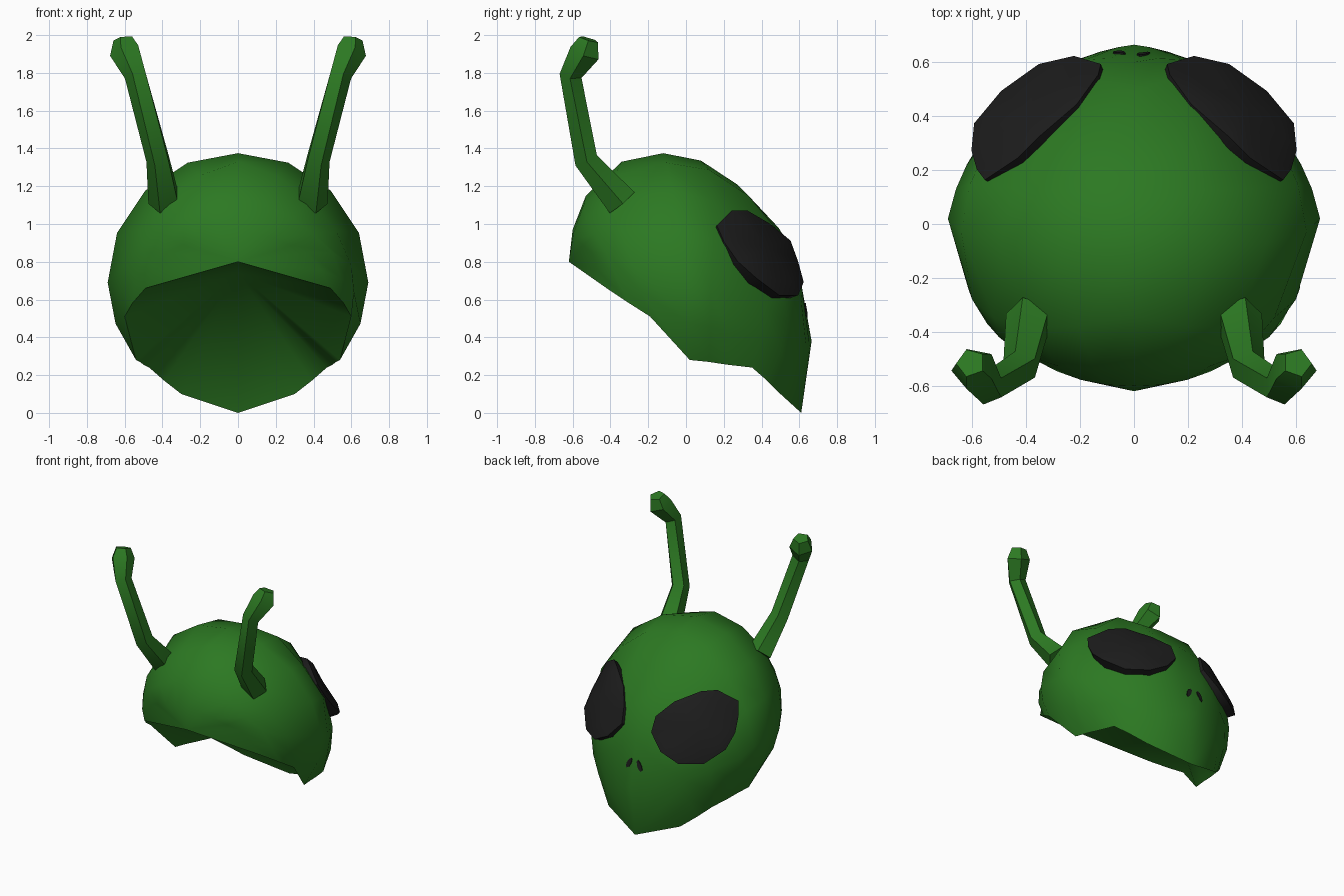
import bpy, bmesh, math
from mathutils import Vector
from mathutils.bvhtree import BVHTree

cube = bpy.data.objects.get("Cube")
if cube:
    bpy.data.objects.remove(cube, do_unlink=True)


def material(name, colour):
    mat = bpy.data.materials.new(name)
    mat.use_nodes = True
    mat.diffuse_color = (*colour, 1)
    mat.node_tree.nodes["Principled BSDF"].inputs["Base Color"].default_value = (*colour, 1)
    return mat


green = material("leaf green", (0.025, 0.19, 0.016))
black = material("soft black", (0.012, 0.012, 0.012))


def finish(bm, name, mat, angle):
    bmesh.ops.recalc_face_normals(bm, faces=bm.faces)
    mesh = bpy.data.meshes.new(name)
    bm.to_mesh(mesh)
    bm.free()
    mesh.materials.append(mat)
    obj = bpy.data.objects.new(name, mesh)
    bpy.context.collection.objects.link(obj)
    bpy.ops.object.select_all(action="DESELECT")
    obj.select_set(True)
    bpy.context.view_layer.objects.active = obj
    bpy.ops.object.shade_smooth_by_angle(angle=math.radians(angle))


def bridge(bm, ring_a, ring_b, closed=True):
    count = len(ring_a)
    for i in range(count if closed else count - 1):
        j = (i + 1) % count
        bm.faces.new((ring_a[i], ring_a[j], ring_b[j], ring_b[i]))


def fan(bm, tip, ring, closed=True):
    for i in range(len(ring) if closed else len(ring) - 1):
        bm.faces.new((tip, ring[i], ring[(i + 1) % len(ring)]))


# Head: round sections from the centre line over the widest point to the rim
CENTRE = Vector((0, 0, 0.7))
EYE_NORMAL = Vector((0.57, 0.62, 0.5)).normalized()
SOCKET = 0.918
NAPE, CHIN, HOLLOW = (0, -0.62, 0.8), (0, 0.61, 0), (0, 0.3, 0.74)
STATIONS = [
    ((0, -0.6, 0.97), (0.37, -0.5, 0.85), (0.49, -0.42, 0.66)),
    ((0, -0.53, 1.15), (0.5, -0.42, 0.85), (0.56, -0.3, 0.58)),
    ((0, -0.34, 1.33), (0.6, -0.28, 0.78), (0.6, -0.19, 0.51)),
    ((0, -0.12, 1.375), (0.69, 0.02, 0.69), (0.54, 0.02, 0.28)),
    ((0, 0.08, 1.335), (0.66, 0.13, 0.66), (0.52, 0.12, 0.27)),
    ((0, 0.27, 1.21), (0.62, 0.22, 0.6), (0.5, 0.22, 0.255)),
    ((0, 0.49, 0.98), (0.5, 0.42, 0.55), (0.47, 0.35, 0.24)),
    ((0, 0.6, 0.72), (0.36, 0.54, 0.48), (0.39, 0.43, 0.17)),
    ((0, 0.665, 0.38), (0.25, 0.59, 0.3), (0.3, 0.5, 0.1)),
]


def arc(start, end, steps):
    a, b = Vector(start) - CENTRE, Vector(end) - CENTRE
    points = []
    for i in range(1, steps + 1):
        t = i / steps
        direction = a.normalized().slerp(b.normalized(), t)
        points.append(CENTRE + direction * (a.length * (1 - t) + b.length * t))
    return points


def section(crown, widest, rim):
    half = [Vector(crown)] + arc(crown, widest, 4) + arc(widest, rim, 2)
    for p in half:
        # Flatten the eye socket
        excess = p.dot(EYE_NORMAL) - SOCKET
        if p.y > 0.15 and excess > 0:
            p -= EYE_NORMAL * excess
    mirrored = [Vector((-p.x, p.y, p.z)) for p in reversed(half[1:])]
    return mirrored + half


bm = bmesh.new()
nape, chin, hollow = (bm.verts.new(p) for p in (NAPE, CHIN, HOLLOW))
rings = [[bm.verts.new(p) for p in section(*s)] for s in STATIONS]
for ring_a, ring_b in zip(rings, rings[1:]):
    bridge(bm, ring_a, ring_b, closed=False)
fan(bm, nape, rings[0], closed=False)
fan(bm, chin, rings[-1], closed=False)
# Underside is a hollow cone rising from the rim
fan(bm, hollow, [nape] + [r[0] for r in rings] + [chin] + [r[-1] for r in reversed(rings)])
surface = BVHTree.FromBMesh(bm)
finish(bm, "head", green, 42)

# Eyes: almond lenses with a low dome, sunk into the head
EYE = [
    (0.55, 0.16, 0.99), (0.43, 0.24, 1.07), (0.35, 0.32, 1.07), (0.21, 0.44, 1.0),
    (0.13, 0.55, 0.91), (0.12, 0.59, 0.8), (0.22, 0.62, 0.69), (0.35, 0.59, 0.62),
    (0.49, 0.49, 0.62), (0.59, 0.37, 0.71), (0.6, 0.27, 0.8), (0.58, 0.2, 0.9),
]


def flip(p, side):
    return Vector((p.x * side, p.y, p.z))


def eye(name, side):
    outline = [Vector(p) + EYE_NORMAL * 0.005 for p in EYE]
    middle = sum(outline, Vector()) / len(outline)
    bm = bmesh.new()

    def layer(scale, lift):
        return [bm.verts.new(flip(middle.lerp(p, scale) + EYE_NORMAL * lift, side))
                for p in outline]

    back, edge, dome = layer(0.88, -0.12), layer(1, 0), layer(0.75, 0.025)
    bridge(bm, back, edge)
    bridge(bm, edge, dome)
    fan(bm, bm.verts.new(flip(middle + EYE_NORMAL * 0.04, side)), dome)
    bm.faces.new(back)
    finish(bm, name, black, 40)


# Nostrils: slanted thin plates laid on the face
def nostril(name, side):
    bm = bmesh.new()
    verts = []
    for i in range(8):
        a = math.tau * i / 8
        u, v = 0.018 * math.cos(a), 0.038 * math.sin(a)
        x, z = side * (0.045 + u - v * 0.4) - 0.01, 0.545 + v
        hit = surface.ray_cast(Vector((x, 2, z)), Vector((0, -1, 0)))[0]
        verts.append(bm.verts.new(hit + Vector((0, 0.006, 0))))
    face = bm.faces.new(verts)
    out = bmesh.ops.extrude_face_region(bm, geom=[face])["geom"]
    for v in out:
        if isinstance(v, bmesh.types.BMVert):
            v.co.y -= 0.009
    finish(bm, name, black, 30)


# Antennae: bent five-sided stalks ending in a knob
STALK = [
    ((0.385, -0.34, 1.115), 0.09), ((0.42, -0.53, 1.34), 0.066),
    ((0.54, -0.61, 1.79), 0.062), ((0.595, -0.535, 1.91), 0.085),
    ((0.605, -0.515, 1.978), 0.055),
]


def antenna(name, side):
    bm = bmesh.new()
    path = [Vector(p) for p, _ in STALK]
    loops = []
    for i, (p, (_, radius)) in enumerate(zip(path, STALK)):
        tangent = Vector()
        if i > 0:
            tangent += (p - path[i - 1]).normalized()
        if i < len(path) - 1:
            tangent += (path[i + 1] - p).normalized()
        tangent.normalize()
        across = (Vector((1, 0, 0)) - tangent * tangent.x).normalized()
        over = tangent.cross(across)
        loops.append([bm.verts.new(flip(
            p + radius * (across * math.cos(a) + over * math.sin(a)), side))
            for a in (math.tau * k / 5 for k in range(5))])
    for ring_a, ring_b in zip(loops, loops[1:]):
        bridge(bm, ring_a, ring_b)
    bm.faces.new(loops[0])
    bm.faces.new(loops[-1])
    finish(bm, name, green, 35)


for label, side in (("left", 1), ("right", -1)):
    eye(label + "_eye", side)
    nostril(label + "_nostril", side)
    antenna(label + "_antenna", side)
